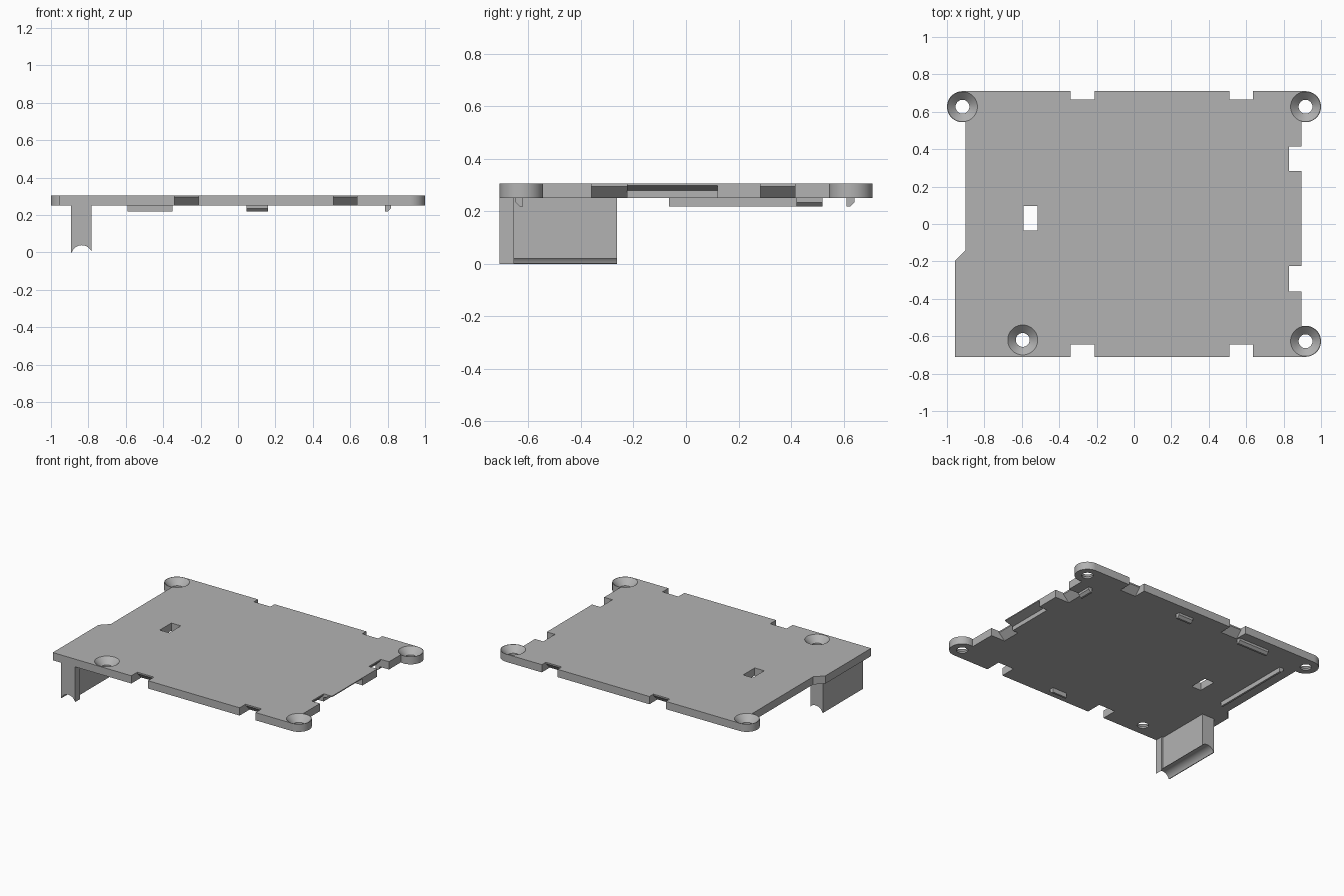
import bpy, bmesh, math
from mathutils import Vector

cube = bpy.data.objects.get("Cube")
if cube:
    bpy.data.objects.remove(cube, do_unlink=True)

X, Y, Z = Vector((1, 0, 0)), Vector((0, 1, 0)), Vector((0, 0, 1))
BOTTOM, TOP = 0.25, 0.305
EAR_X, EAR_Y, EAR_R = 0.917, 0.627, 0.083

grey = bpy.data.materials.new("plain grey")
grey.use_nodes = True
color = (0.45, 0.45, 0.45, 1)
grey.diffuse_color = color
grey.node_tree.nodes["Principled BSDF"].inputs["Base Color"].default_value = color


def prism(name, profile, u, v, w, lo, hi):
    """Extrude a 2D profile, laid out along u and v, from lo to hi along w."""
    bm = bmesh.new()
    face = bm.faces.new([bm.verts.new(u * a + v * b + w * lo) for a, b in profile])
    new = bmesh.ops.extrude_face_region(bm, geom=[face])["geom"]
    bmesh.ops.translate(bm, vec=w * (hi - lo),
                        verts=[g for g in new if isinstance(g, bmesh.types.BMVert)])
    bmesh.ops.recalc_face_normals(bm, faces=bm.faces)
    mesh = bpy.data.meshes.new(name)
    bm.to_mesh(mesh)
    bm.free()
    mesh.materials.append(grey)
    obj = bpy.data.objects.new(name, mesh)
    bpy.context.collection.objects.link(obj)
    return obj


def arc(cx, cy, r, start, end, n=36):
    angles = [math.radians(start + (end - start) * i / n) for i in range(n + 1)]
    return [(cx + r * math.cos(a), cy + r * math.sin(a)) for a in angles]


def countersink(x, y):
    """Screw hole: straight bore below, cone opening at the top face."""
    bm = bmesh.new()
    rings = []
    for r, z in ((0.037, 0.2), (0.037, 0.262), (0.08, TOP), (0.08, 0.33)):
        rings.append([bm.verts.new((a, b, z)) for a, b in arc(x, y, r, 0, 360, 48)[:-1]])
    for low, high in zip(rings, rings[1:]):
        for i in range(len(low)):
            bm.faces.new((low[i - 1], low[i], high[i], high[i - 1]))
    bm.faces.new(rings[0])
    bm.faces.new(rings[-1])
    bmesh.ops.recalc_face_normals(bm, faces=bm.faces)
    mesh = bpy.data.meshes.new("countersink_cutter")
    bm.to_mesh(mesh)
    bm.free()
    mesh.materials.append(grey)
    obj = bpy.data.objects.new("countersink_cutter", mesh)
    bpy.context.collection.objects.link(obj)
    return obj


def notch(out, along, lip, lo, hi):
    """Edge notch whose inner wall slopes inwards below a thin lip."""
    profile = [(lip, 0.33), (1.1, 0.33), (1.1, 0.24), (lip - 0.055, 0.24), (lip, 0.295)]
    return prism("notch_cutter", profile, out, Z, along, lo, hi)


# Cover plate with three rounded screw ears
outline = [(-0.957, -0.71)]
outline += arc(EAR_X, -EAR_Y, EAR_R, -90, 105.4)
outline += arc(EAR_X, EAR_Y, EAR_R, -105.4, 90)
outline += arc(-EAR_X, EAR_Y, EAR_R, 90, 281.8)
outline += [(-0.9, -0.14), (-0.957, -0.197)]
plate = prism("cover_plate", outline, X, Y, Z, BOTTOM, TOP)

# Screw holes, edge notches, slot and lip undercut
cutters = [countersink(x, y) for x, y in
           ((EAR_X, EAR_Y), (-EAR_X, EAR_Y), (EAR_X, -EAR_Y), (-0.595, -0.62))]
for lo, hi in ((-0.34, -0.21), (0.51, 0.635)):
    cutters.append(notch(Y, X, 0.665, lo, hi))
    cutters.append(notch(-Y, X, 0.643, lo, hi))
for lo, hi in ((-0.36, -0.225), (0.283, 0.415)):
    cutters.append(notch(X, Y, 0.83, lo, hi))
cutters.append(prism("slot_cutter", [(-0.59, -0.035), (-0.515, -0.035), (-0.515, 0.095),
                                     (-0.59, 0.095)], X, Y, Z, 0.2, 0.35))
cutters.append(prism("undercut_cutter", [(0.83, 0.24), (0.83, 0.28), (0.895, 0.298),
                                         (1, 0.298), (1, 0.24)], X, Z, Y, -0.23, 0.12))

bpy.context.view_layer.objects.active = plate
for cutter in cutters:
    cutter.hide_render = True
    mod = plate.modifiers.new("cut", "BOOLEAN")
    mod.operation, mod.solver, mod.object = "DIFFERENCE", "EXACT", cutter
    bpy.ops.object.modifier_apply(modifier=mod.name)
    bpy.data.objects.remove(cutter, do_unlink=True)

# Snap ribs under the plate, bevelled on their outer side
for name, out, along, inner, lo, hi in (
        ("back_rib_long", Y, X, 0.612, -0.59, -0.35),
        ("back_rib_short", Y, X, 0.612, 0.045, 0.16),
        ("front_rib", -Y, X, 0.62, 0.045, 0.16),
        ("right_rib", X, Y, 0.787, 0.42, 0.52),
        ("left_rib", -X, Y, 0.787, -0.065, 0.52)):
    rib = [(inner, 0.255), (inner, 0.218), (inner + 0.014, 0.218),
           (inner + 0.03, 0.234), (inner + 0.03, 0.255)]
    prism(name, rib, out, Z, along, lo, hi)


# Hanging leg: wide front flange and slimmer wall, both with a concave foot
def leg(name, right, lo, hi):
    foot = [p for p in arc(-0.835, -0.018, 0.056, 161, 19, 24) if p[0] < right]
    if right < -0.785:
        foot.append((right, 0.02))
    else:
        foot.append((right, 0))
    prism(name, [(right, 0.255), (-0.893, 0.255), (-0.893, 0)] + foot, X, Z, Y, lo, hi)


leg("leg_flange", -0.782, -0.71, -0.655)
leg("leg_wall", -0.795, -0.655, -0.262)

# Smooth round walls, keep edges crisp
bpy.ops.object.select_all(action="DESELECT")
for obj in bpy.context.collection.objects:
    if obj.type == "MESH":
        obj.select_set(True)
bpy.ops.object.shade_smooth_by_angle(angle=math.radians(25))
